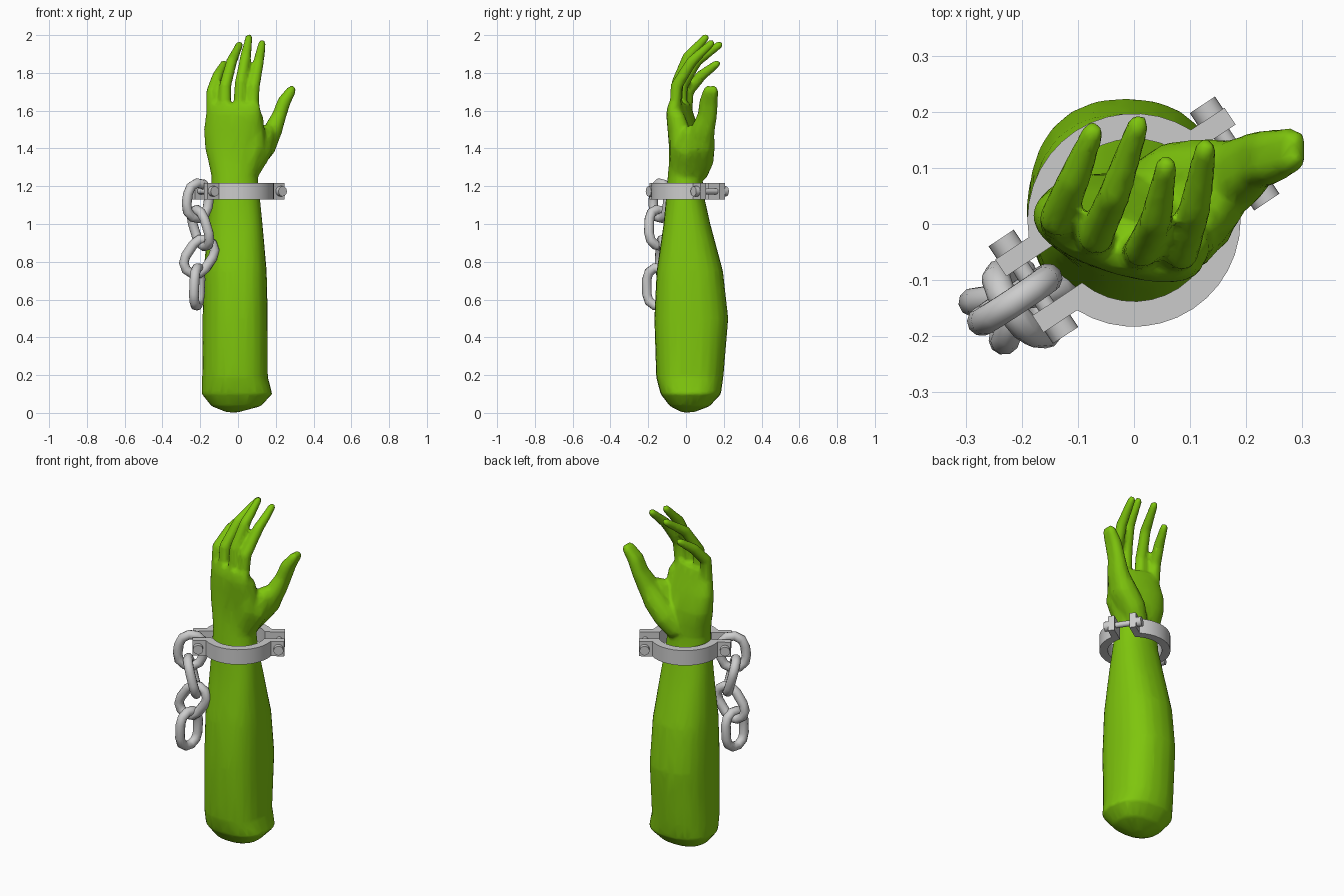
import bpy, bmesh, math
from mathutils import Vector, Matrix

if "Cube" in bpy.data.objects:
    bpy.data.objects.remove(bpy.data.objects["Cube"])

TILT = math.radians(33.5)                     # direction of the cuff split line
U = Vector((math.cos(TILT), math.sin(TILT), 0))
V = Vector((-math.sin(TILT), math.cos(TILT), 0))
CENTRE = Vector((0, 0.007, 1.173))            # centre of the cuff


def finish(name, bm, angle=None):
    bmesh.ops.recalc_face_normals(bm, faces=bm.faces)
    me = bpy.data.meshes.new(name)
    bm.to_mesh(me)
    bm.free()
    ob = bpy.data.objects.new(name, me)
    bpy.context.collection.objects.link(ob)
    if angle:
        bpy.ops.object.select_all(action='DESELECT')
        ob.select_set(True)
        bpy.context.view_layer.objects.active = ob
        bpy.ops.object.shade_smooth_by_angle(angle=math.radians(angle))
    return ob


def loft(bm, rings, closed=False):
    rows = [[bm.verts.new(p) for p in r] for r in rings]
    n = len(rows[0])
    pairs = list(zip(rows, rows[1:])) + ([(rows[-1], rows[0])] if closed else [])
    for a, b in pairs:
        for i in range(n):
            j = (i + 1) % n
            bm.faces.new((a[i], a[j], b[j], b[i]))
    if not closed:
        bm.faces.new(rows[0])
        bm.faces.new(rows[-1])


def circle(n, powers=(1, 1, 1, 1)):
    """Unit circle; a power below 1 makes that quadrant squarer."""
    pts = []
    for i in range(n):
        a, p = 2 * math.pi * i / n, powers[i * 4 // n]
        pts.append(tuple(math.copysign(abs(t) ** p, t) for t in (math.cos(a), math.sin(a))))
    return pts


def tube(bm, pts):
    """Tapered tube through (x, y, z, radius) points with a rounded tip."""
    c = [Vector(p[:3]) for p in pts]
    rad = [p[3] for p in pts]
    end = (c[-1] - c[-2]).normalized()
    c.append(c[-1] + end * rad[-1] * 0.8)
    rad.append(rad[-1] * 0.5)
    rings = []
    for i, p in enumerate(c):
        d = c[min(i + 1, len(c) - 1)] - c[max(i - 1, 0)]
        q = d.to_track_quat('Z', 'Y')
        rings.append([p + q @ Vector((x * rad[i], y * rad[i], 0)) for x, y in circle(10)])
    loft(bm, rings)


# Arm, palm and fingers, fused into one skin
bm = bmesh.new()
sections = [  # z, centre x, centre y, half width, half depth, twist in degrees
    (0.003, -0.03, 0.01, 0.03, 0.03, 0), (0.035, -0.01, 0.02, 0.13, 0.105, 0),
    (0.10, -0.005, 0.025, 0.187, 0.16, 0), (0.19, -0.016, 0.02, 0.174, 0.178, 0),
    (0.50, -0.015, 0.028, 0.173, 0.196, 0), (0.75, -0.015, 0.02, 0.167, 0.176, 0),
    (1.0, -0.015, 0.005, 0.145, 0.124, 0), (1.15, -0.015, -0.005, 0.13, 0.1, 0),
    (1.25, -0.018, -0.005, 0.122, 0.092, 0), (1.32, -0.02, 0.0, 0.135, 0.09, -5),
    (1.40, -0.025, 0.0, 0.15, 0.086, -10), (1.50, -0.025, -0.015, 0.16, 0.072, -15),
    (1.58, -0.023, -0.032, 0.152, 0.058, -17), (1.635, -0.023, -0.035, 0.144, 0.044, -17)]
rings = []
for z, cx, cy, rx, ry, a in sections:
    m = Matrix.Translation((cx, cy, z)) @ Matrix.Rotation(math.radians(a), 4, 'Z')
    powers = (0.84, 0.86, 0.93, 0.76) if z < 1.1 else (0.92,) * 4
    rings.append([m @ Vector((x * rx, y * ry, 0)) for x, y in circle(24, powers)])
loft(bm, rings)
fingers = [  # base, knuckle, joint, tip
    [(-0.135, 0.0, 1.57), (-0.137, 0.01, 1.70), (-0.107, 0.08, 1.785), (-0.073, 0.165, 1.85)],
    [(-0.072, -0.03, 1.57), (-0.068, -0.022, 1.73), (-0.034, 0.055, 1.86), (0.008, 0.178, 1.95)],
    [(0.006, -0.055, 1.57), (0.015, -0.045, 1.75), (0.04, 0.01, 1.885), (0.058, 0.105, 1.988)],
    [(0.076, -0.06, 1.57), (0.084, -0.05, 1.73), (0.109, 0.03, 1.86), (0.128, 0.135, 1.958)]]
for f in fingers:
    tube(bm, [p + (r,) for p, r in zip(f, (0.034, 0.033, 0.03, 0.021))])
# thumb (deeper than wide, so doubled), then the web between thumb and palm
for dy in (-0.012, 0.016):
    tube(bm, [(0.02, 0.035 + dy, 1.26, 0.06), (0.075, 0.065 + dy, 1.34, 0.068),
              (0.14, 0.07 + dy, 1.42, 0.068), (0.187, 0.088 + dy, 1.50, 0.05),
              (0.220, 0.112 + dy, 1.58, 0.038), (0.245, 0.118 + dy, 1.65, 0.036),
              (0.284, 0.13 + dy, 1.71, 0.026)])
tube(bm, [(0.04, 0.0, 1.27, 0.07), (0.115, 0.01, 1.40, 0.072), (0.147, 0.035, 1.48, 0.053)])
tube(bm, [(0.04, -0.02, 1.28, 0.06), (0.085, -0.02, 1.42, 0.07), (0.095, -0.045, 1.57, 0.04)])
arm = finish("forearm_and_hand", bm)
green = bpy.data.materials.new("green_skin")
green.diffuse_color = (0.21, 0.56, 0.004, 1)
green.use_nodes = True
green.node_tree.nodes["Principled BSDF"].inputs["Base Color"].default_value = green.diffuse_color
arm.data.materials.append(green)
rm = arm.modifiers.new("fuse", 'REMESH')
rm.mode = 'VOXEL'
rm.voxel_size = 0.01
rm.use_smooth_shade = True
sm = arm.modifiers.new("soften", 'SMOOTH')
sm.factor = 0.5
sm.iterations = 6
dc = arm.modifiers.new("simplify", 'DECIMATE')
dc.ratio = 0.12


def local(u, v, z=0):
    return CENTRE + U * u + V * v + Vector((0, 0, z))


# Two cuff halves with flat bolting flanges
def arc(r, v, n=14):
    a = math.asin(v / r)
    return [(r * math.cos(a + (math.pi - 2 * a) * i / n),
             r * math.sin(a + (math.pi - 2 * a) * i / n)) for i in range(n + 1)]


outline = ([(0.245, 0.042), (0.245, 0.078)] + arc(0.19, 0.078)
           + [(-0.245, 0.078), (-0.245, 0.042)] + arc(0.145, 0.042)[::-1])
for name, s in (("cuff_half_back", 1), ("cuff_half_front", -1)):
    bm = bmesh.new()
    loft(bm, [[local(s * u, s * v, z) for u, v in outline] for z in (-0.044, 0.044)])
    finish(name, bm, 30)

# Bolts through the flanges
for name, u in (("bolt_right", 0.215), ("bolt_left", -0.215)):
    bm = bmesh.new()
    for r, v0, v1 in ((0.016, -0.09, 0.09), (0.027, 0.075, 0.104), (0.027, -0.104, -0.075)):
        loft(bm, [[local(u + x * r, v, y * r) for x, y in circle(12)] for v in (v0, v1)])
    finish(name, bm, 35)


# Chain links: rounded loops between a top and a bottom point
def link(name, top, bottom, side, half_width=0.062, wire=0.026):
    top, bottom = Vector(top), Vector(bottom)
    mid, axis = (top + bottom) / 2, (top - bottom).normalized()
    side = Vector(side)
    side = (side - axis * side.dot(axis)).normalized()
    normal = axis.cross(side)
    straight = (top - bottom).length / 2 - half_width
    rings = []
    for k in range(12):
        a = math.pi * (k % 6) / 5 + (math.pi if k > 5 else 0)
        out = side * math.cos(a) + axis * math.sin(a)
        c = mid + out * half_width + axis * (straight if k < 6 else -straight)
        rings.append([c + out * x * wire + normal * y * wire for x, y in circle(10)])
    bm = bmesh.new()
    loft(bm, rings, closed=True)
    finish(name, bm, 40)


link("chain_link_1", (-0.20, -0.13, 1.217), (-0.225, -0.14, 1.03), U, 0.068)
link("chain_link_2", (-0.228, -0.14, 1.075), (-0.168, -0.145, 0.882), V)
link("chain_link_3", (-0.15, -0.12, 0.91), (-0.26, -0.135, 0.745), (1, 0.15, 0))
link("chain_link_4", (-0.212, -0.147, 0.77), (-0.22, -0.147, 0.565), (0.25, 0.97, 0))
